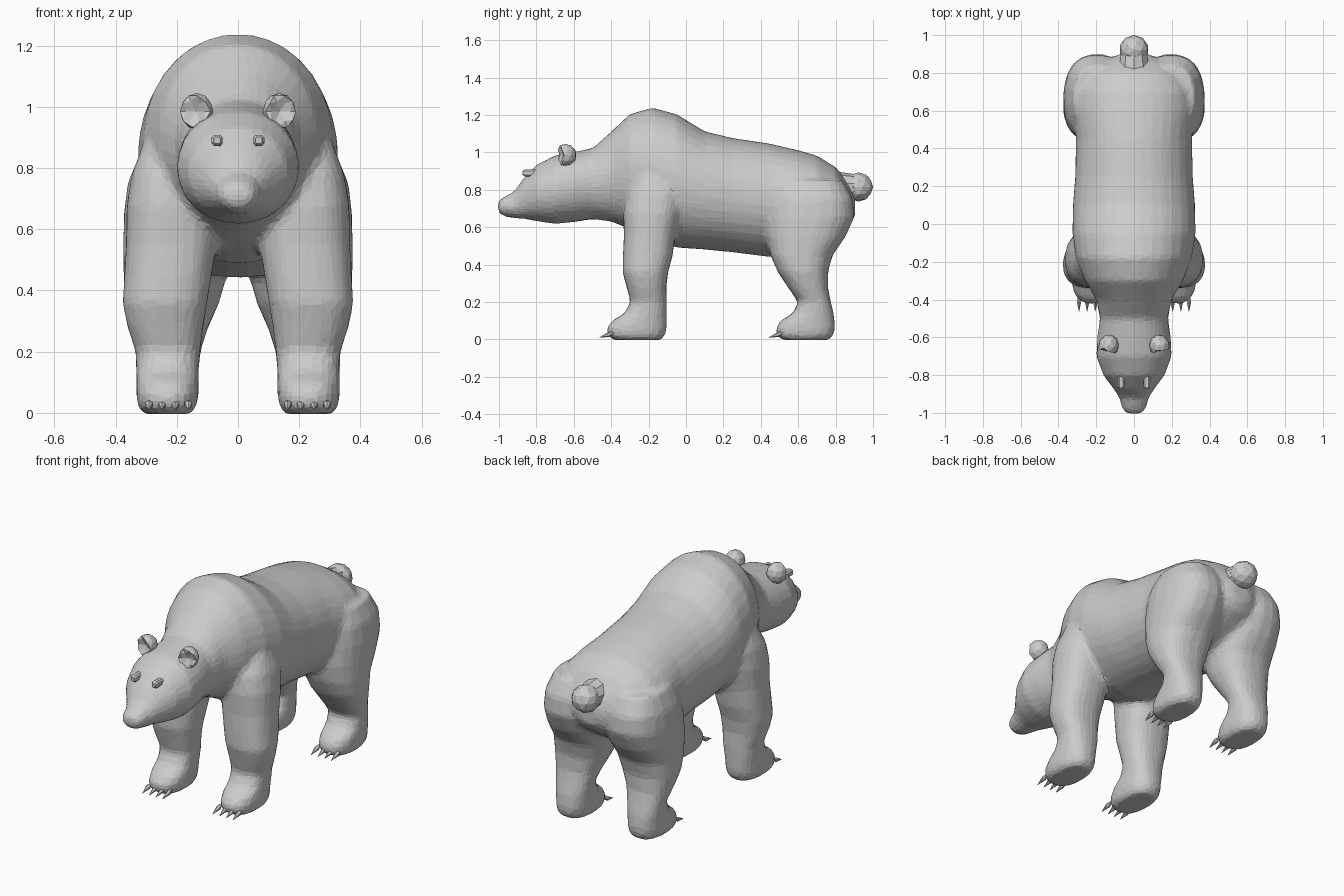
import bpy, bmesh, math
from mathutils import Vector, Matrix

if "Cube" in bpy.data.objects:
    bpy.data.objects.remove(bpy.data.objects["Cube"])

fur = bpy.data.materials.new("grey_fur")
fur.diffuse_color = (0.6, 0.6, 0.6, 1)
fur.use_nodes = True
fur.node_tree.nodes["Principled BSDF"].inputs["Base Color"].default_value = fur.diffuse_color


def finish(bm, name):
    bmesh.ops.recalc_face_normals(bm, faces=bm.faces[:])
    me = bpy.data.meshes.new(name)
    bm.to_mesh(me)
    bm.free()
    me.materials.append(fur)
    ob = bpy.data.objects.new(name, me)
    bpy.context.scene.collection.objects.link(ob)
    return ob


def loft(bm, rings, sides, power=2.0):
    """Skin rings given as (centre, u half-axis vector, v half-axis vector)."""
    loops = []
    for c, u, v in rings:
        loop = []
        for i in range(sides):
            a = math.tau * (i + 0.5) / sides
            ca, sa = math.cos(a), math.sin(a)
            p = Vector(c) + Vector(u) * math.copysign(abs(ca) ** (2 / power), ca) \
                + Vector(v) * math.copysign(abs(sa) ** (2 / power), sa)
            loop.append(bm.verts.new(p))
        loops.append(loop)
    for a, b in zip(loops, loops[1:]):
        for i in range(sides):
            j = (i + 1) % sides
            bm.faces.new((a[i], a[j], b[j], b[i]))
    bm.faces.new(loops[0])
    bm.faces.new(loops[-1])


# Nose to rump: y, underside z, top z, half width
TORSO = [
    (-1.005, .68, .74, .04), (-.975, .658, .762, .064), (-.92, .648, .79, .078),
    (-.87, .645, .86, .11), (-.8, .632, .933, .163), (-.7, .617, .985, .2),
    (-.6, .627, 1.003, .195), (-.5, .643, 1.022, .18), (-.4, .63, 1.11, .2),
    (-.3, .59, 1.205, .26), (-.18, .53, 1.24, .308), (-.05, .49, 1.205, .327),
    (.1, .48, 1.113, .324), (.25, .465, 1.077, .312), (.45, .44, 1.047, .308),
    (.6, .46, 1.012, .325), (.7, .5, .983, .318), (.8, .56, .922, .265),
    (.87, .61, .835, .15), (.905, .66, .77, .06)]

# Legs from sole to top: z, front y, back y, inner x, outer x
FRONT_LEG = [
    (-.004, -.385, -.135, .155, .305), (.02, -.42, -.112, .135, .328),
    (.06, -.425, -.102, .128, .333), (.1, -.395, -.102, .128, .333),
    (.14, -.33, -.102, .128, .333), (.2, -.297, -.102, .123, .335),
    (.28, -.318, -.105, .113, .362), (.36, -.34, -.095, .1, .378),
    (.45, -.338, -.07, .085, .372), (.55, -.333, -.058, .07, .367),
    (.68, -.337, -.03, .065, .365), (.78, -.32, -.02, .08, .348),
    (.88, -.26, -.08, .12, .31)]
HIND_LEG = [
    (-.004, .52, .76, .155, .305), (.02, .482, .788, .135, .328),
    (.06, .48, .798, .128, .333), (.1, .505, .795, .128, .333),
    (.14, .57, .79, .128, .333), (.2, .6, .775, .122, .335),
    (.27, .55, .76, .1, .355), (.36, .49, .76, .06, .374),
    (.45, .45, .785, .035, .375), (.55, .43, .855, .025, .376),
    (.65, .43, .9, .02, .374), (.75, .45, .895, .03, .362),
    (.85, .5, .84, .06, .32)]

# Body, head and legs fused into one faceted skin
bm = bmesh.new()
loft(bm, [((0, y, (b + t) / 2), (w, 0, 0), (0, 0, (t - b) / 2))
          for y, b, t, w in TORSO], 32, 2.05)
for side in (-1, 1):
    for leg in (FRONT_LEG, HIND_LEG):
        loft(bm, [((side * (i + o) / 2, (f + k) / 2, z),
                   ((o - i) / 2, 0, 0), (0, (k - f) / 2, 0))
                  for z, f, k, i, o in leg], 20, 2.4)
body = finish(bm, "body")
rm = body.modifiers.new("fuse", 'REMESH')
rm.mode = 'VOXEL'
rm.voxel_size = 0.016
sm = body.modifiers.new("soften", 'SMOOTH')
sm.factor = 0.5
sm.iterations = 5
dc = body.modifiers.new("facet", 'DECIMATE')
dc.ratio = 0.13

# Tail: faceted ball with a short root
bm = bmesh.new()
bmesh.ops.create_icosphere(bm, subdivisions=2, radius=.078,
                           matrix=Matrix.Translation((0, .922, .815)))
loft(bm, [((0, .82, .81), (.085, 0, 0), (0, 0, .085)),
          ((0, .9, .812), (.072, 0, 0), (0, 0, .072))], 10)
finish(bm, "tail")

for side, label in ((-1, "right"), (1, "left")):
    # Ear: ball with a cupped front
    bm = bmesh.new()
    bmesh.ops.create_icosphere(bm, subdivisions=2, radius=1)
    for v in bm.verts:
        r = math.hypot(v.co.x, v.co.z)
        if v.co.y < -.3 and r < .7:
            v.co.y = -.1 - .4 * r
    bmesh.ops.transform(bm, verts=bm.verts[:], matrix=(
        Matrix.Translation((side * .135, -.645, .985))
        @ Matrix.Rotation(side * .25, 4, 'Z')
        @ Matrix.Diagonal((.054, .06, .06, 1))))
    finish(bm, label + "_ear")

    # Eye: small rounded block
    bm = bmesh.new()
    loft(bm, [((side * .068, y, .89), (r, 0, 0), (0, 0, r))
              for y, r in ((-.8, .019), (-.862, .019), (-.874, .011))], 8, 3)
    finish(bm, label + "_eye")

    # Claws: four pointed spikes on every paw
    for toe_y, pair in ((-.4, "front"), (.505, "hind")):
        bm = bmesh.new()
        for k in range(4):
            x = side * (.162 + .043 * k)
            loft(bm, [((x, toe_y + .02, .038), (.004, 0, 0), (0, 0, .004)),
                      ((x, toe_y - .01, .027), (.014, 0, 0), (0, 0, .014)),
                      ((x, toe_y - .064, .01), (.001, 0, 0), (0, 0, .001))], 6)
        finish(bm, label + "_" + pair + "_claws")
